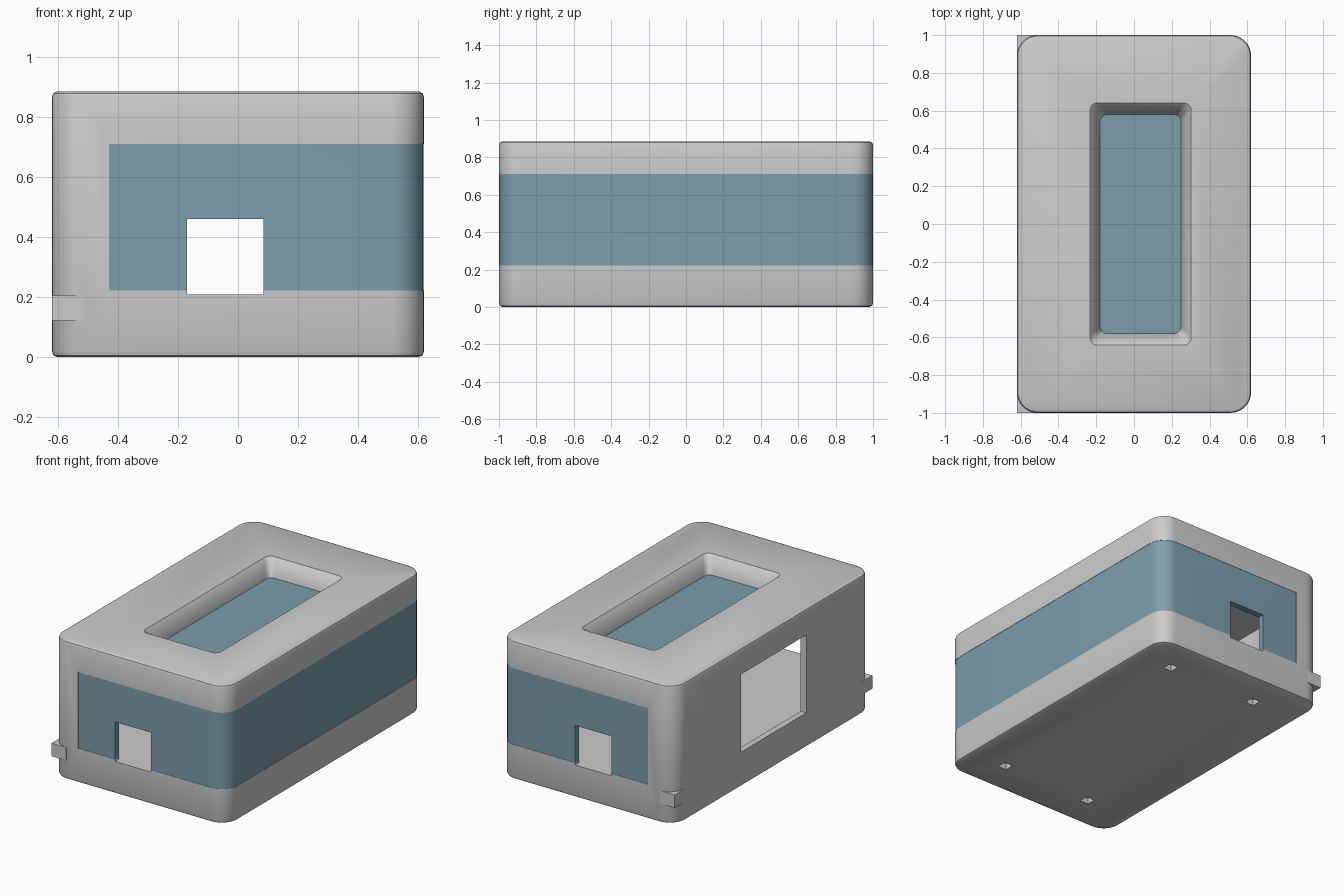
import bpy, bmesh, math

if "Cube" in bpy.data.objects:
    bpy.data.objects.remove(bpy.data.objects["Cube"])


def material(name, rgb):
    m = bpy.data.materials.new(name)
    m.diffuse_color = (*rgb, 1)
    m.use_nodes = True
    m.node_tree.nodes["Principled BSDF"].inputs["Base Color"].default_value = m.diffuse_color
    return m


def rounded_rect(x0, x1, y0, y1, r, n=8):
    pts = []
    corners = [(x1 - r, y1 - r), (x0 + r, y1 - r), (x0 + r, y0 + r), (x1 - r, y0 + r)]
    for i, (cx, cy) in enumerate(corners):
        for k in range(n + 1):
            a = math.radians(90 * i + 90 * k / n)
            pts.append((cx + r * math.cos(a), cy + r * math.sin(a)))
    return pts


def loft(name, rings, mat=None):
    """Closed solid through rounded rectangles given as (x0, x1, y0, y1, radius, z)."""
    bm = bmesh.new()
    loops = [[bm.verts.new((x, y, z)) for x, y in rounded_rect(*rect)] for *rect, z in rings]
    n = len(loops[0])
    bm.faces.new(loops[0][::-1])
    bm.faces.new(loops[-1])
    for a, b in zip(loops, loops[1:]):
        for i in range(n):
            j = (i + 1) % n
            bm.faces.new((a[i], a[j], b[j], b[i]))
    return finish(name, bm, mat)


def box(name, x0, x1, y0, y1, z0, z1, mat=None):
    bm = bmesh.new()
    bmesh.ops.create_cube(bm, size=1)
    for v in bm.verts:
        v.co = ((x0 + x1) / 2 + v.co.x * (x1 - x0),
                (y0 + y1) / 2 + v.co.y * (y1 - y0),
                (z0 + z1) / 2 + v.co.z * (z1 - z0))
    return finish(name, bm, mat)


def finish(name, bm, mat):
    me = bpy.data.meshes.new(name)
    bm.to_mesh(me)
    bm.free()
    ob = bpy.data.objects.new(name, me)
    bpy.context.collection.objects.link(ob)
    if mat:
        me.materials.append(mat)
    return ob


def activate(ob):
    bpy.ops.object.select_all(action='DESELECT')
    ob.select_set(True)
    bpy.context.view_layer.objects.active = ob


def cut(ob, cutter):
    cutter.hide_render = True
    mod = ob.modifiers.new("cut", 'BOOLEAN')
    mod.operation = 'DIFFERENCE'
    mod.solver = 'EXACT'
    mod.object = cutter
    activate(ob)
    bpy.ops.object.modifier_apply(modifier=mod.name)
    bpy.data.objects.remove(cutter)


def smooth(ob):
    activate(ob)
    bpy.ops.object.shade_smooth_by_angle(angle=math.radians(30))


X, Y, H, R = 0.62, 1.0, 0.885, 0.11
WALL = 0.04
BAND = (0.222, 0.71)
DOOR = (-0.17, 0.085, -1.2, 1.2, 0.208, 0.46)
blue = material("blue_glass", (0.20, 0.34, 0.41))
cyan = material("pale_cyan", (0.6, 0.88, 0.88))


def footprint(inset, z):
    return (-X + inset, X - inset, -Y + inset, Y - inset, R - inset, z)


# Rounded outer shell with softened top and bottom edges
shell = loft("cabin_shell", [footprint(0.018, 0), footprint(0.005, 0.006), footprint(0, 0.02),
                             footprint(0, H - 0.02), footprint(0.005, H - 0.006),
                             footprint(0.018, H)])

# Hollow interior, window band, doorways and side opening
cut(shell, loft("cavity", [footprint(WALL, 0.208), footprint(WALL, 0.75)]))
cut(shell, box("band_cutter", -0.43, 1, -1.2, 1.2, *BAND))
cut(shell, box("door_cutter", *DOOR))
cut(shell, box("side_cutter", -0.8, -0.5, -0.33, 0.33, 0.222, 0.72))

# Roof opening with sloped rim
small = (-0.18, 0.25, -0.58, 0.58, 0.04)
cut(shell, loft("roof_cutter", [(*small, 0.70), (*small, 0.785),
                                (-0.21, 0.28, -0.615, 0.615, 0.04, 0.86),
                                (-0.235, 0.305, -0.645, 0.645, 0.04, H + 0.003)]))

# Pockets under the floor, each holding a pale square pad
s = 0.03
for i, (px, py) in enumerate([(x, y) for x in (-0.28, 0.36) for y in (-0.77, 0.77)]):
    cut(shell, box("pocket", px - s, px + s, py - s, py + s, -0.1, 0.045))
    box(f"floor_pad_{i + 1}", px - s, px + s, py - s, py + s, 0.04, 0.05, cyan)
smooth(shell)

# Wraparound window on the front, right and back
window = loft("wraparound_window", [footprint(0.002, BAND[0]), footprint(0.002, BAND[1])], blue)
cut(window, loft("window_core", [footprint(WALL, 0), footprint(WALL, 1)]))
cut(window, box("window_trim", -1, -0.43, -1.2, 1.2, 0, 1))
cut(window, box("window_door", *DOOR))
smooth(window)

# Roof window
pane = (-0.19, 0.26, -0.59, 0.59, 0.05)
smooth(loft("roof_window", [(*pane, 0.762), (*pane, 0.782)], blue))

# Square corner blocks on the left side
for label, sign in (("front", -1), ("back", 1)):
    ya, yb = sorted((sign * 0.895, sign * Y))
    box(f"{label}_corner_block", -X, -0.515, ya, yb, 0.122, 0.205)
